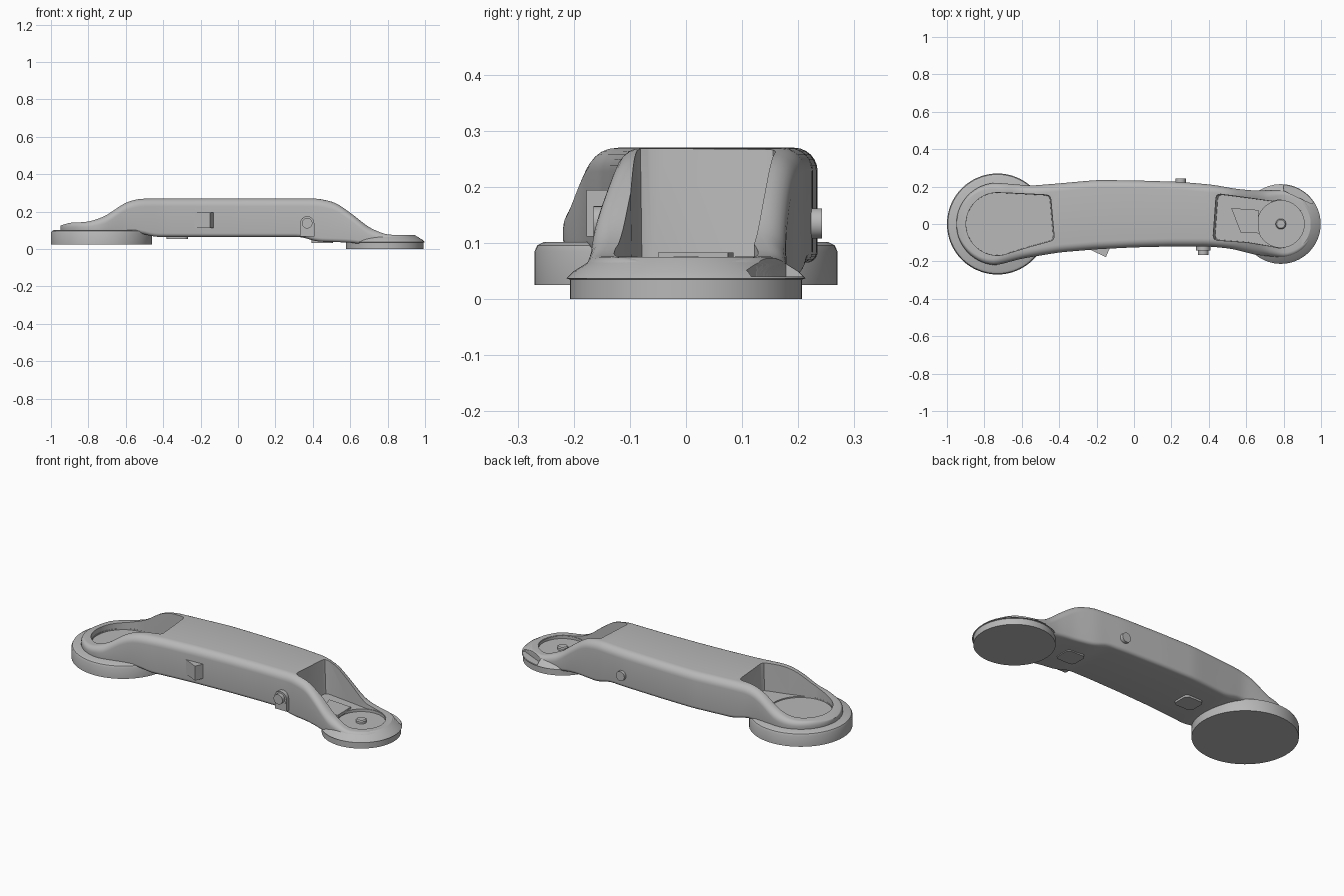
import bpy, bmesh
from math import sin, cos, pi, sqrt, radians
from mathutils import Matrix, Vector

if "Cube" in bpy.data.objects:
    bpy.data.objects.remove(bpy.data.objects["Cube"])

grey = bpy.data.materials.new("plain grey")
grey.use_nodes = True
grey.diffuse_color = (0.48, 0.48, 0.48, 1)
grey.node_tree.nodes["Principled BSDF"].inputs["Base Color"].default_value = (0.48, 0.48, 0.48, 1)

BIG = (-0.73, 0.0)     # centre of the large foot
SMALL = (0.785, 0.0)   # centre of the small foot


def loft(name, rings):
    """Skin a list of equal-length closed rings and cap both ends."""
    bm = bmesh.new()
    loops = [[bm.verts.new(p) for p in ring] for ring in rings]
    for a, b in zip(loops, loops[1:]):
        for i in range(len(a)):
            j = (i + 1) % len(a)
            bm.faces.new((a[i], a[j], b[j], b[i]))
    bm.faces.new(loops[0])
    bm.faces.new(loops[-1])
    bmesh.ops.recalc_face_normals(bm, faces=bm.faces)
    mesh = bpy.data.meshes.new(name)
    bm.to_mesh(mesh)
    bm.free()
    mesh.materials.append(grey)
    ob = bpy.data.objects.new(name, mesh)
    bpy.context.collection.objects.link(ob)
    return ob


def arc(centre, r, a0, a1, n):
    return [(centre[0] + r * cos(radians(a0 + (a1 - a0) * i / n)),
             centre[1] + r * sin(radians(a0 + (a1 - a0) * i / n))) for i in range(n + 1)]


def prism(name, outline, z0, z1, shrink=1.0):
    """Extrude a plan outline upwards; the bottom can be smaller for draft."""
    mid = sum((Vector(p) for p in outline), Vector((0, 0))) / len(outline)
    low = [mid + (Vector(p) - mid) * shrink for p in outline]
    return loft(name, [[(p[0], p[1], z0) for p in low], [(p[0], p[1], z1) for p in outline]])


def lathe(name, centre, profile, n=64):
    """Stack of circles given as (radius, height)."""
    return loft(name, [[(x, y, z) for x, y in arc(centre, r, 0, 360, n)[:-1]] for r, z in profile])


def peg(name, x, z, r, y0, y1):
    """Short cylinder pointing along y."""
    return loft(name, [[(x + u, y, z + v) for u, v in arc((0, 0), r, 0, 360, 24)[:-1]] for y in (y0, y1)])


def select(ob):
    bpy.ops.object.select_all(action="DESELECT")
    ob.select_set(True)
    bpy.context.view_layer.objects.active = ob


def cut(ob, cutters):
    select(ob)
    for c in cutters:
        mod = ob.modifiers.new("cut", "BOOLEAN")
        mod.operation = "DIFFERENCE"
        mod.solver = "EXACT"
        mod.object = c
        bpy.ops.object.modifier_apply(modifier=mod.name)


def track(keys):
    """Softened linear interpolation through (x, value) keys."""
    def line(x):
        if x <= keys[0][0]:
            return keys[0][1]
        for (a, u), (b, v) in zip(keys, keys[1:]):
            if x <= b:
                return u + (v - u) * (x - a) / (b - a)
        return keys[-1][1]
    return lambda x: sum(line(x + d * 0.01) for d in range(-3, 4)) / 7


# Arm: its edges along x
top = track([(-0.95, 0.12), (-0.92, 0.14), (-0.8, 0.145), (-0.71, 0.175), (-0.61, 0.245),
             (-0.54, 0.268), (-0.48, 0.27), (0.43, 0.27), (0.52, 0.25), (0.6, 0.195),
             (0.7, 0.115), (0.79, 0.077), (0.92, 0.075), (0.96, 0.06)])
bottom = track([(-0.52, 0.085), (-0.45, 0.065), (0.34, 0.065), (0.42, 0.04), (0.6, 0.035), (0.7, 0.02)])
back = track([(-0.73, 0.22), (-0.55, 0.205), (-0.4, 0.217), (-0.2, 0.235), (0, 0.233),
              (0.25, 0.225), (0.42, 0.21), (0.55, 0.187), (0.65, 0.178), (0.8, 0.18)])
front = track([(-0.73, -0.22), (-0.6, -0.185), (-0.4, -0.152), (-0.2, -0.135), (0, -0.125),
               (0.2, -0.12), (0.4, -0.12), (0.52, -0.132), (0.65, -0.165), (0.8, -0.18)])


def section(x):
    y0, y1, z0, z1 = front(x), back(x), bottom(x), top(x)
    for side, (cx, _), r in ((-1, BIG, 0.22), (1, SMALL, 0.18)):
        if side * (x - cx) > 0:          # round ends
            w = max(sqrt(max(r * r - (x - cx) ** 2, 0)), 0.004)
            y0, y1 = max(y0, -w), min(y1, w)
    limit = 0.45 * min(y1 - y0, z1 - z0)
    rt, rb = min(0.042, limit), min(0.02, limit)
    ring = []
    for cy, cz, r, a in ((y1 - rt, z1 - rt, rt, 0), (y0 + rt, z1 - rt, rt, 90),
                         (y0 + rb, z0 + rb, rb, 180), (y1 - rb, z0 + rb, rb, 270)):
        ring += [(x, y, z) for y, z in arc((cy, cz), r, a, a + 90, 6)]
    return ring


xs = [BIG[0] - 0.22 * cos(i * pi / 32) for i in range(16)]
xs += [BIG[0] + (SMALL[0] - BIG[0]) * i / 80 for i in range(81)]
xs += [SMALL[0] + 0.18 * sin(i * pi / 32) for i in range(1, 17)]
arm = loft("arm", [section(x) for x in xs])

# Feet
big_foot = lathe("large_foot", BIG, [(0.27, 0.025), (0.27, 0.085), (0.265, 0.096), (0.253, 0.102)])
small_foot = lathe("small_foot", SMALL, [(0.207, 0), (0.207, 0.035), (0.213, 0.037), (0.2, 0.05), (0.16, 0.075)])

# Pockets open to the sky above each foot
big_pocket = prism("large_pocket_cutter",
                   arc(BIG, 0.172, 85, 280, 32)
                   + [(-0.56, -0.125), (-0.45, -0.095), (-0.43, -0.088), (-0.422, -0.07),
                      (-0.44, 0.135), (-0.447, 0.152), (-0.465, 0.158)], 0.112, 0.4, 0.97)
big_recess = lathe("large_recess_cutter", BIG, [(0.166, 0.105), (0.166, 0.13)])
small_pocket = prism("small_pocket_cutter",
                     arc(SMALL, 0.135, -110, 110, 32)
                     + [(0.6, 0.145), (0.455, 0.163), (0.437, 0.158), (0.431, 0.143),
                        (0.416, -0.065), (0.422, -0.083), (0.44, -0.089), (0.6, -0.102)], 0.073, 0.4, 0.95)
small_recess = lathe("small_recess_cutter", SMALL, [(0.125, 0.058), (0.125, 0.09)])
notch = prism("notch_cutter", [(0.8, 0.178), (0.95, 0.108), (1.05, 0.2), (0.8, 0.3)], 0.04, 0.3)
cutters = [big_pocket, big_recess, small_pocket, small_recess, notch]
cut(arm, cutters)
cut(small_foot, cutters[2:])
for c in cutters:
    bpy.data.objects.remove(c)

# Low ramp and centre stud in the small pocket
prism("pocket_ramp", [(0.67, -0.05), (0.665, 0.075), (0.52, 0.085), (0.57, -0.045)], 0.065, 0.083)
lathe("centre_stud", SMALL, [(0.028, 0.05), (0.028, 0.07), (0.022, 0.076)], 24)

# Front catch, knob with its bracket, and rear button
prism("front_catch", [(-0.25, -0.13), (-0.15, -0.177), (-0.13, -0.13), (-0.14, -0.11)], 0.112, 0.195)
peg("knob_collar", 0.37, 0.138, 0.038, -0.1, -0.143)
peg("knob", 0.37, 0.138, 0.028, -0.12, -0.165)
prism("knob_bracket", [(0.332, -0.1), (0.332, -0.14), (0.408, -0.14), (0.408, -0.1)], 0.068, 0.138)
peg("rear_button", 0.25, 0.135, 0.027, 0.2, 0.242)

# Pads underneath
for name, x, y, z in (("left_pad", 0.45, 0.04, 0.033), ("right_pad", -0.325, 0.04, 0.054)):
    corners = [p for sx, sy, a in ((1, 1, 0), (-1, 1, 90), (-1, -1, 180), (1, -1, 270))
               for p in arc((x + sx * 0.035, y + sy * 0.03), 0.022, a, a + 90, 5)]
    prism(name, corners, z, z + 0.03)

for ob in bpy.context.collection.objects:
    if ob.type == "MESH" and grey.name in ob.data.materials:
        select(ob)
        bpy.ops.object.shade_smooth_by_angle(angle=radians(32))
